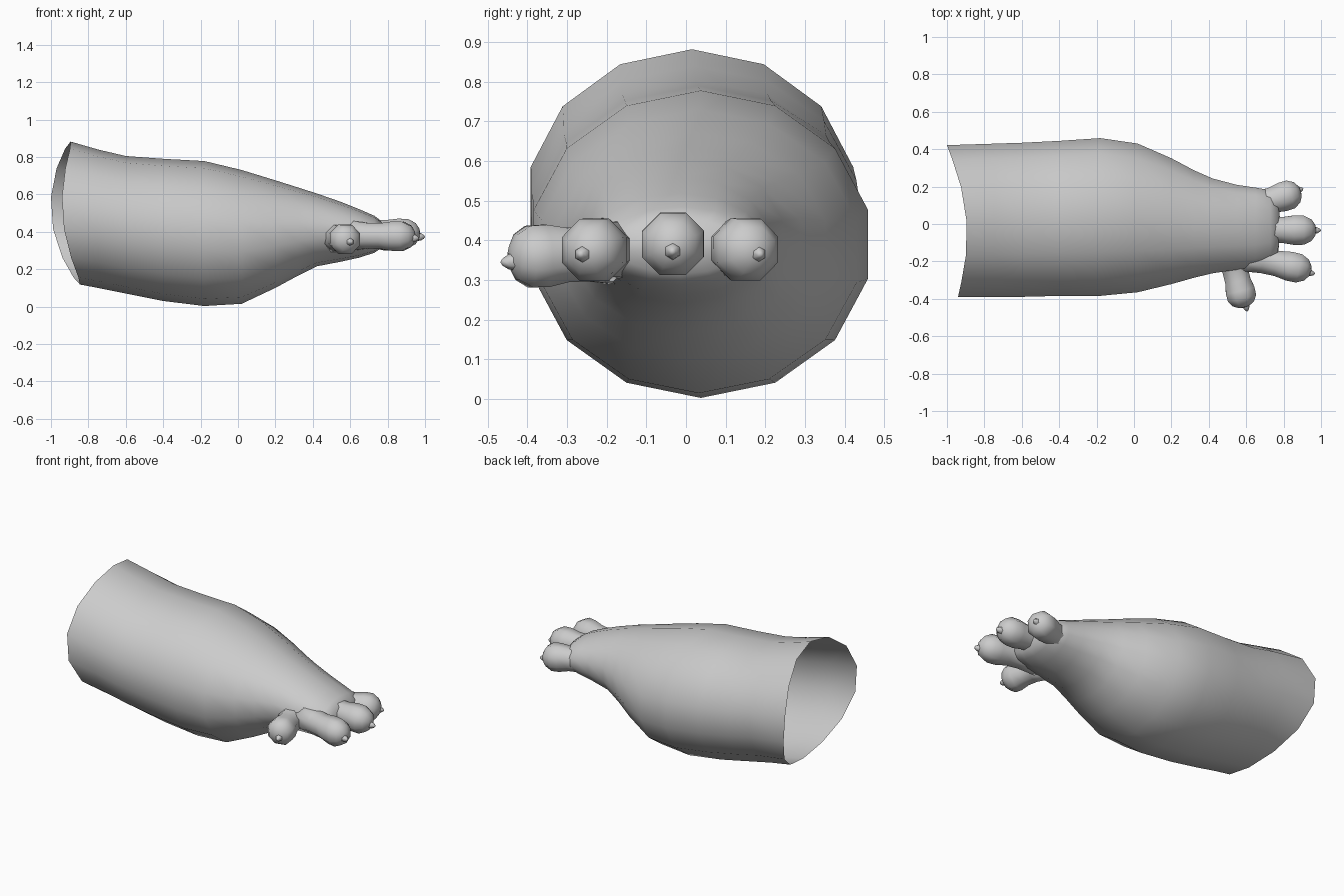
import bpy, bmesh, math
from mathutils import Vector

cube = bpy.data.objects.get("Cube")
if cube:
    bpy.data.objects.remove(cube)

# One skin colour
skin = bpy.data.materials.new("soft grey")
skin.use_nodes = True
GREY = (0.6, 0.6, 0.6, 1)
skin.diffuse_color = GREY
skin.node_tree.nodes["Principled BSDF"].inputs["Base Color"].default_value = GREY


def loft(name, rings, cap_start=False, tip=None):
    """Skin a list of point rings, closing the far end with a fan to the tip."""
    bm = bmesh.new()
    loops = [[bm.verts.new(p) for p in ring] for ring in rings]
    n = len(loops[0])
    for a, b in zip(loops, loops[1:]):
        for i in range(n):
            j = (i + 1) % n
            bm.faces.new((a[i], a[j], b[j], b[i]))
    if cap_start:
        bm.faces.new(loops[0][::-1])
    end = bm.verts.new(tip)
    for i in range(n):
        bm.faces.new((loops[-1][i], loops[-1][(i + 1) % n], end))
    mesh = bpy.data.meshes.new(name)
    bm.to_mesh(mesh)
    bm.free()
    mesh.materials.append(skin)
    mesh.shade_smooth()
    obj = bpy.data.objects.new(name, mesh)
    bpy.context.collection.objects.link(obj)
    return obj


def tube(name, start, end, profile, sides=8):
    """Round tube from start to end; profile holds (fraction, radius)."""
    start, end = Vector(start), Vector(end)
    axis = end - start
    side = Vector((0, 0, 1)).cross(axis).normalized()
    up = axis.normalized().cross(side)
    rings = []
    for t, r in profile:
        c = start + axis * t
        rings.append([c + r * (math.cos(a) * side + math.sin(a) * up)
                      for a in (math.tau * (i + 0.5) / sides for i in range(sides))])
    return loft(name, rings, True, end)


# Arm and palm: x, right edge, left edge, underside, top
SECTIONS = [
    (-0.75, -0.40, 0.44, 0.10, 0.84),
    (-0.60, -0.40, 0.445, 0.07, 0.805),
    (-0.40, -0.395, 0.455, 0.03, 0.79),
    (-0.18, -0.395, 0.47, 0.003, 0.778),
    (0.02, -0.375, 0.44, 0.015, 0.73),
    (0.20, -0.33, 0.36, 0.10, 0.675),
    (0.32, -0.295, 0.295, 0.165, 0.637),
    (0.42, -0.27, 0.25, 0.215, 0.605),
    (0.55, -0.25, 0.215, 0.24, 0.56),
    (0.65, -0.235, 0.20, 0.262, 0.52),
    (0.73, -0.21, 0.185, 0.288, 0.485),
    (0.77, -0.17, 0.14, 0.315, 0.455),
]
SIDES = 14
angles = [math.pi / 2 + math.tau * i / SIDES for i in range(SIDES)]
# Slanted, scooped open rim
rings = [[(-0.87 - 0.1 * math.cos(a) ** 2 - 0.03 * math.cos(a) - 0.025 * math.sin(a),
           0.015 + 0.417 * math.cos(a), 0.50 + 0.382 * math.sin(a)) for a in angles]]
for x, y0, y1, z0, z1 in SECTIONS:
    rings.append([(x, (y0 + y1) / 2 + (y1 - y0) / 2 * math.cos(a),
                   (z0 + z1) / 2 + (z1 - z0) / 2 * math.sin(a)) for a in angles])
loft("arm", rings, tip=(0.785, -0.015, 0.385))

# Fingers with a narrow neck and bulbous end, each with a small claw
FINGER = [(0, 0.09), (0.3, 0.075), (0.5, 0.074), (0.68, 0.085), (0.82, 0.084),
          (0.93, 0.062), (0.985, 0.03)]
CLAW = [(0, 0.02), (0.35, 0.024), (0.7, 0.019), (0.92, 0.009)]
DIGITS = {
    "thumb": ((0.52, -0.16, 0.37), (0.59, -0.447, 0.357), (0.606, -0.468, 0.345)),
    "right_finger": ((0.58, -0.17, 0.38), (0.948, -0.252, 0.375), (0.968, -0.267, 0.365)),
    "middle_finger": ((0.60, -0.03, 0.40), (0.975, -0.034, 0.388), (1.0, -0.034, 0.372)),
    "left_finger": ((0.58, 0.08, 0.385), (0.893, 0.175, 0.375), (0.906, 0.19, 0.365)),
}
for name, (base, end, claw_tip) in DIGITS.items():
    tube(name, base, end, FINGER)
    direction = (Vector(end) - Vector(base)).normalized()
    tip = Vector(claw_tip)
    tube(name + "_claw", tip - direction * 0.07, tip, CLAW, 6)
